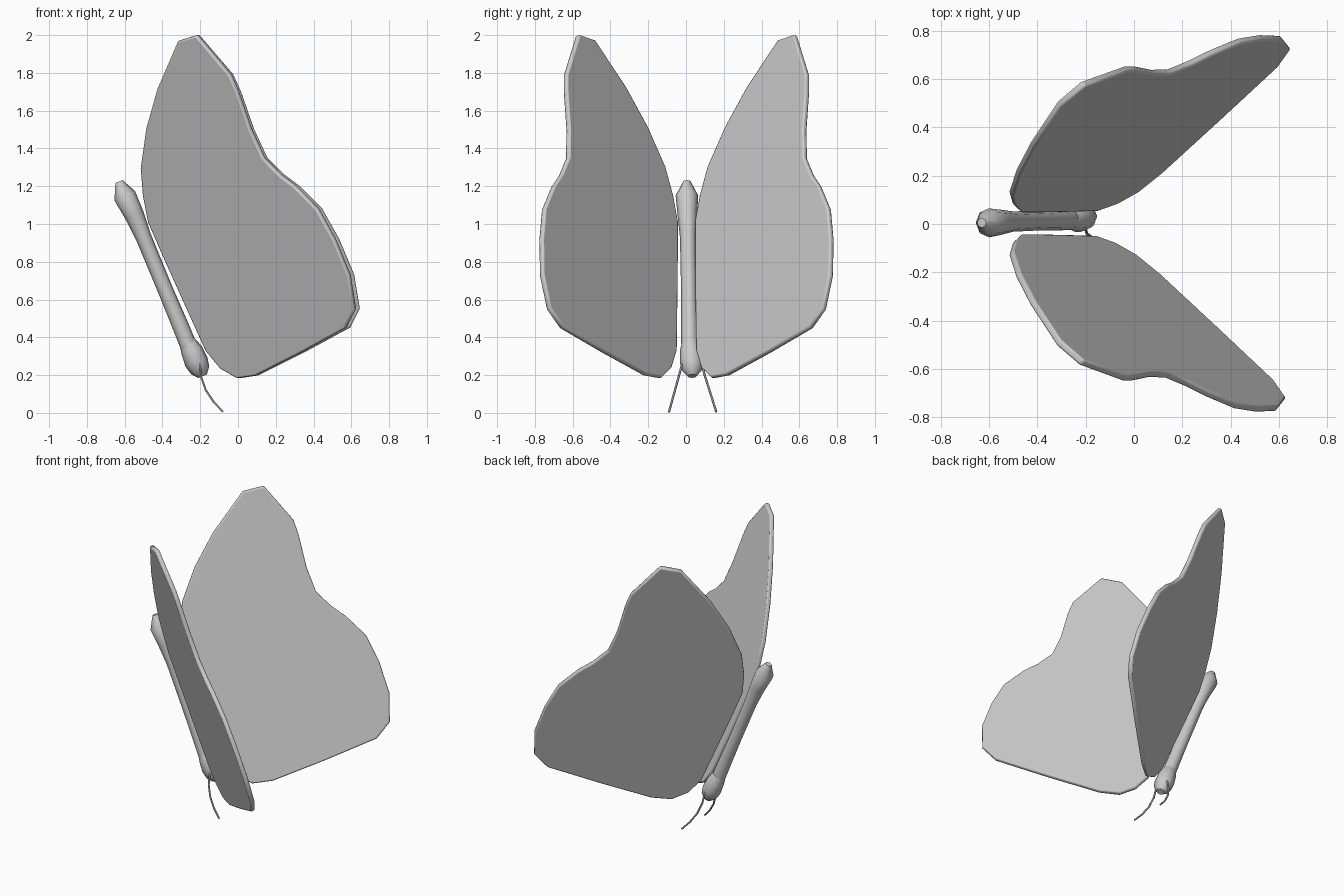
import bpy, bmesh
from mathutils import Vector

if "Cube" in bpy.data.objects:
    bpy.data.objects.remove(bpy.data.objects["Cube"])


def add_mesh(name, bm, angle):
    bmesh.ops.recalc_face_normals(bm, faces=bm.faces[:])
    me = bpy.data.meshes.new(name)
    bm.to_mesh(me)
    bm.free()
    ob = bpy.data.objects.new(name, me)
    bpy.context.collection.objects.link(ob)
    bpy.ops.object.select_all(action='DESELECT')
    ob.select_set(True)
    bpy.context.view_layer.objects.active = ob
    bpy.ops.object.shade_smooth_by_angle(angle=angle)
    return ob


def tube(name, sections, sides=8):
    """Loft round sections (x, y, z, radius) along a path."""
    from math import cos, sin, tau
    bm = bmesh.new()
    pts = [Vector(s[:3]) for s in sections]
    rings = []
    for i, s in enumerate(sections):
        d = (pts[min(i + 1, len(pts) - 1)] - pts[max(i - 1, 0)]).normalized()
        u = Vector((0, 1, 0))
        u = (u - d * u.dot(d)).normalized()
        v = d.cross(u)
        rings.append([bm.verts.new(pts[i] + s[3] * (u * cos(tau * k / sides) + v * sin(tau * k / sides)))
                      for k in range(sides)])
    for a, b in zip(rings, rings[1:]):
        for k in range(sides):
            j = (k + 1) % sides
            bm.faces.new((a[k], a[j], b[j], b[k]))
    bm.faces.new(rings[0])
    bm.faces.new(rings[-1])
    return add_mesh(name, bm, 0.9)


# Wing outline in the front view (x, z); each wing lies in a tilted plane
OUTLINE = [(-.21, 2), (-.31, 1.97), (-.42, 1.72), (-.48, 1.51), (-.51, 1.3), (-.498, 1.15),
           (-.47, 1.01), (-.39, .83), (-.28, .59), (-.16, .33), (-.08, .235), (.01, .185),
           (.11, .2), (.35, .32), (.59, .45), (.64, .55), (.61, .73), (.53, .92), (.44, 1.08),
           (.32, 1.2), (.24, 1.26), (.15, 1.35), (.08, 1.5), (.01, 1.7), (-.03, 1.79)]
THICK = 0.03


def wing(name, side):
    bm = bmesh.new()
    n = Vector((.747, -1, .332)).normalized() * THICK / 2
    loops = []
    for s in (-1, 1):
        loop = []
        for x, z in OUTLINE:
            p = Vector((x, .072 + .747 * x + .332 * z, z)) + n * s
            if side < 0:  # the whole insect is turned very slightly
                p.x -= .017 * (p.x + .5)
                p.y = -p.y + .005
            loop.append(bm.verts.new(p))
        bm.faces.new(loop)
        loops.append(loop)
    for k in range(len(OUTLINE)):
        j = (k + 1) % len(OUTLINE)
        bm.faces.new((loops[0][k], loops[0][j], loops[1][j], loops[1][k]))
    ob = add_mesh(name, bm, 0.8)
    bev = ob.modifiers.new("soft_rim", 'BEVEL')
    bev.width = 0.009
    bev.segments = 2
    bev.limit_method = 'ANGLE'
    bev.angle_limit = 1.0


wing("left_wing", -1)
wing("right_wing", 1)

# Body and head
tube("body", [(-.63, .005, 1.225, .02), (-.60, .005, 1.15, .06), (-.55, .007, 1.05, .052),
              (-.50, .01, .93, .042), (-.38, .015, .64, .041), (-.30, .018, .45, .044),
              (-.26, .02, .35, .045)])
tube("head", [(-.268, .022, .375, .044), (-.245, .025, .33, .058), (-.22, .03, .27, .063),
              (-.20, .032, .225, .052), (-.187, .033, .195, .025)])

# Antennae
for name, y0, y1 in (("left_antenna", -.02, -.09), ("right_antenna", .08, .16)):
    path = [(-.20, .26), (-.195, .19), (-.17, .12), (-.13, .06), (-.08, .006)]
    tube(name, [(x, y0 + (y1 - y0) * (.26 - z) / .254, z, .006) for x, z in path], 6)
